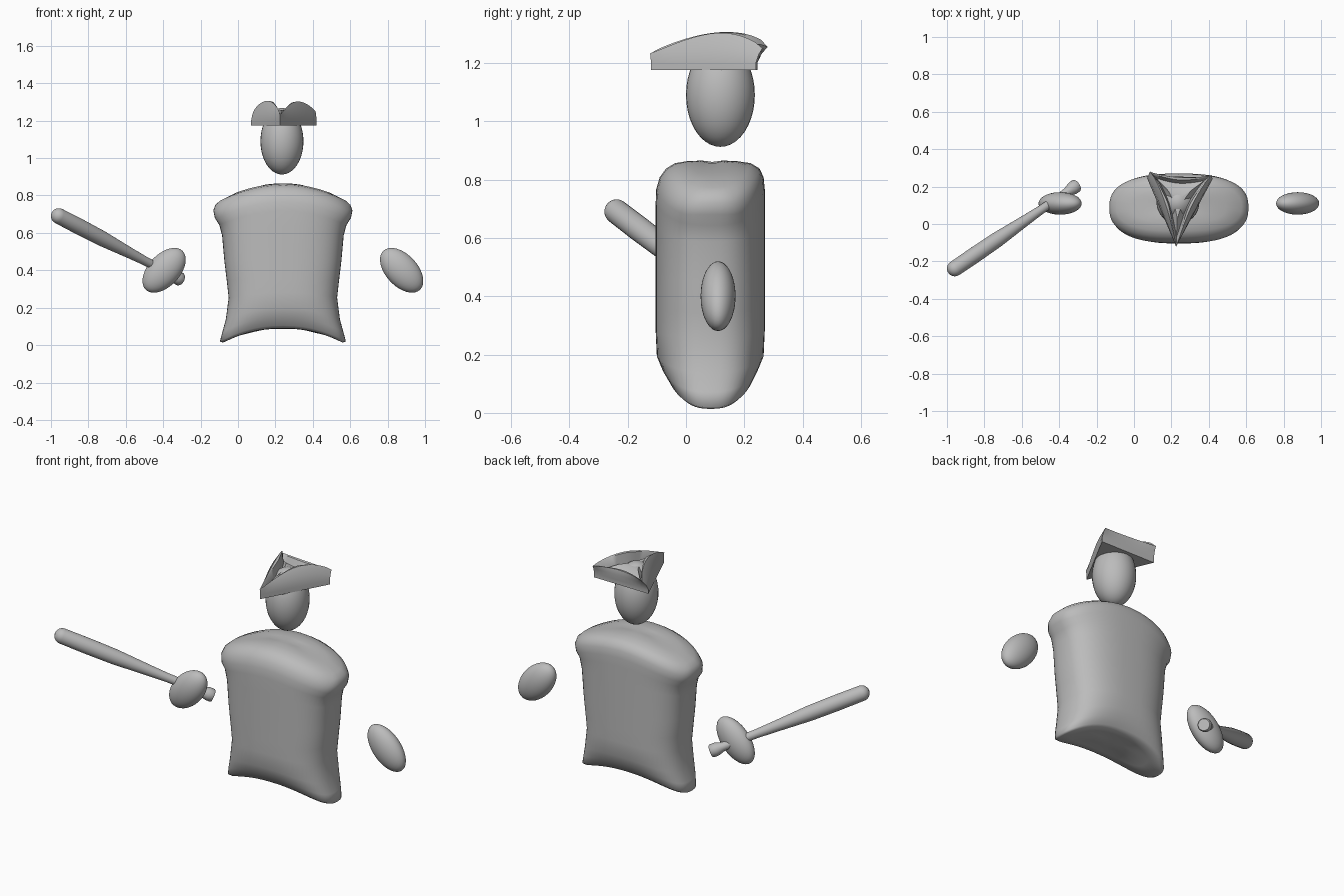
import bpy, bmesh, math
from mathutils import Vector, Matrix

if "Cube" in bpy.data.objects:
    bpy.data.objects.remove(bpy.data.objects["Cube"])

grey = bpy.data.materials.new("plain_grey")
grey.diffuse_color = (0.5, 0.5, 0.5, 1)
grey.use_nodes = True
grey.node_tree.nodes["Principled BSDF"].inputs["Base Color"].default_value = grey.diffuse_color


def finish(name, bm, angle=180):
    bmesh.ops.remove_doubles(bm, verts=bm.verts, dist=1e-5)
    bmesh.ops.recalc_face_normals(bm, faces=bm.faces)
    me = bpy.data.meshes.new(name)
    bm.to_mesh(me)
    bm.free()
    me.materials.append(grey)
    ob = bpy.data.objects.new(name, me)
    bpy.context.collection.objects.link(ob)
    bpy.ops.object.select_all(action='DESELECT')
    ob.select_set(True)
    bpy.context.view_layer.objects.active = ob
    bpy.ops.object.shade_smooth_by_angle(angle=math.radians(angle))
    return ob


def loft(rings):
    """Skin a list of closed rings and cap both ends."""
    bm = bmesh.new()
    vs = [[bm.verts.new(p) for p in r] for r in rings]
    n = len(vs[0])
    for a, b in zip(vs, vs[1:]):
        for i in range(n):
            j = (i + 1) % n
            bm.faces.new((a[i], a[j], b[j], b[i]))
    for r, row in ((rings[0], vs[0]), (rings[-1], vs[-1])):
        c = bm.verts.new(sum((Vector(p) for p in r), Vector()) / n)
        for i in range(n):
            bm.faces.new((row[i], row[(i + 1) % n], c))
    return bm


def ellipsoid(name, centre, radii, tilt=0):
    bm = bmesh.new()
    bmesh.ops.create_uvsphere(bm, u_segments=32, v_segments=20, radius=1)
    m = (Matrix.Translation(centre) @ Matrix.Rotation(tilt, 4, 'Y')
         @ Matrix.Diagonal((*radii, 1)))
    bm.transform(m)
    return finish(name, bm)


def smooth(t):
    t = max(0, min(1, t))
    return t * t * (3 - 2 * t)


# Torso: rounded slab, arched at the shoulders and hollowed at the hem
CX = 0.24
levels = [  # height at the corners, half width, half depth, y centre
    (0.0, 0.10, 0.04, 0.085), (0.0, 0.24, 0.09, 0.085), (0.0, 0.32, 0.125, 0.085),
    (0.015, 0.337, 0.14, 0.085), (0.06, 0.323, 0.163, 0.083), (0.12, 0.305, 0.183, 0.083),
    (0.24, 0.29, 0.187, 0.083), (0.34, 0.30, 0.187, 0.083), (0.45, 0.313, 0.187, 0.083),
    (0.58, 0.325, 0.187, 0.083), (0.64, 0.34, 0.187, 0.083), (0.68, 0.364, 0.186, 0.084),
    (0.72, 0.372, 0.178, 0.088), (0.75, 0.361, 0.16, 0.092), (0.768, 0.335, 0.13, 0.092),
    (0.775, 0.25, 0.085, 0.09), (0.777, 0.10, 0.035, 0.09)]


def torso_ring(z, w, d, cy, n=56):
    ring = []
    for i in range(n):
        a = 2 * math.pi * i / n
        c, s = math.cos(a), math.sin(a)
        x = w * math.copysign(abs(c) ** 0.77, c)
        y = d * math.copysign(abs(s) ** 0.77, s)
        u = min(1, abs(x) / 0.345)
        dz = 0.09 * (1 - u ** 2.2) * (1 - smooth(z / 0.45))
        dz += 0.088 * (1 - u ** 1.9) * smooth((z - 0.4) / 0.3)
        ring.append((CX + x, cy + y, z + dz))
    return ring


finish("torso", loft([torso_ring(*l) for l in levels]))

# Head and the two floating hands
ellipsoid("head", (0.235, 0.118, 1.09), (0.115, 0.118, 0.178))
for name, x, side in (("left_hand", 0.875, 1), ("right_hand", -0.395, -1)):
    ellipsoid(name, (x, 0.11, 0.4), (0.143, 0.06, 0.085), side * math.radians(47))

# Club: turned bat with a round end and a flared knob
start, end = Vector((-0.958, -0.238, 0.69)), Vector((-0.305, 0.207, 0.35))
axis = (end - start).normalized()
R = 0.042
profile = [(-R * math.cos(a), R * math.sin(a)) for a in
           [math.pi / 2 * k / 6 for k in range(1, 7)]]
profile += [(0.15, 0.043), (0.3, 0.041), (0.4, 0.035), (0.5, 0.029), (0.6, 0.024),
            (0.74, 0.022), (0.79, 0.024), (0.815, 0.032), (0.83, 0.036),
            (0.855, 0.036), (0.862, 0.031)]
rot = axis.to_track_quat('Z', 'Y')
finish("club", loft([[start + rot @ Vector((r * math.cos(2 * math.pi * i / 24),
                                            r * math.sin(2 * math.pi * i / 24), t))
                      for i in range(24)] for t, r in profile]), 50)

# Three-cornered hat: upright rim, folded flaps pinched at the corners, low crown
low = [Vector((0.225, -0.12, 0)), Vector((0.42, 0.24, 0)), Vector((0.07, 0.245, 0))]
tips = [Vector((0.225, -0.123, 1.232)), Vector((0.415, 0.262, 1.25)),
        Vector((0.085, 0.28, 1.255))]
rise = (0.06, 0.012, 0.06)      # flap height above its tips: right, back, left
skew = (0.75, 1.0, 1.35)        # shifts the side flap peaks towards the back
mid = Vector((0.235, 0.125, 0))
SEG = 14
rows = {k: [] for k in ("base", "rim", "belly", "edge", "lip", "fold", "crown")}
for k in range(3):
    a, b, ta, tb = low[k], low[(k + 1) % 3], tips[k], tips[(k + 1) % 3]
    inward = Vector((-(b - a).y, (b - a).x, 0)).normalized()
    for i in range(SEG):
        s = i / SEG
        sq = s ** (1 / skew[k]) if skew[k] >= 1 else s
        sq = s ** (1.25 if k == 0 else 0.8 if k == 2 else 1)
        arch = math.sin(math.pi * sq) ** 0.8 if i else 0
        p = a.lerp(b, s)
        t = ta.lerp(tb, s) + Vector((0, 0, rise[k] * arch))
        t += inward * 0.022 * arch
        up = lambda v, z: Vector((v.x, v.y, z))
        rows["base"].append(up(p, 1.175))
        rows["rim"].append(up(p, 1.2))
        rows["belly"].append(up(p.lerp(t, 0.4) - inward * 0.008 * arch,
                                1.2 + 0.55 * (t.z - 1.2)))
        rows["edge"].append(t)
        q = t + (up(mid, t.z) - t).normalized() * 0.014
        rows["lip"].append(up(q, t.z - 0.002))
        f = q.lerp(up(mid, q.z), 0.16)
        rows["fold"].append(up(f, 1.228))
        rows["crown"].append(up(f.lerp(up(mid, 0), 0.5), 1.258))
finish("hat", loft(list(rows.values())), 40)
